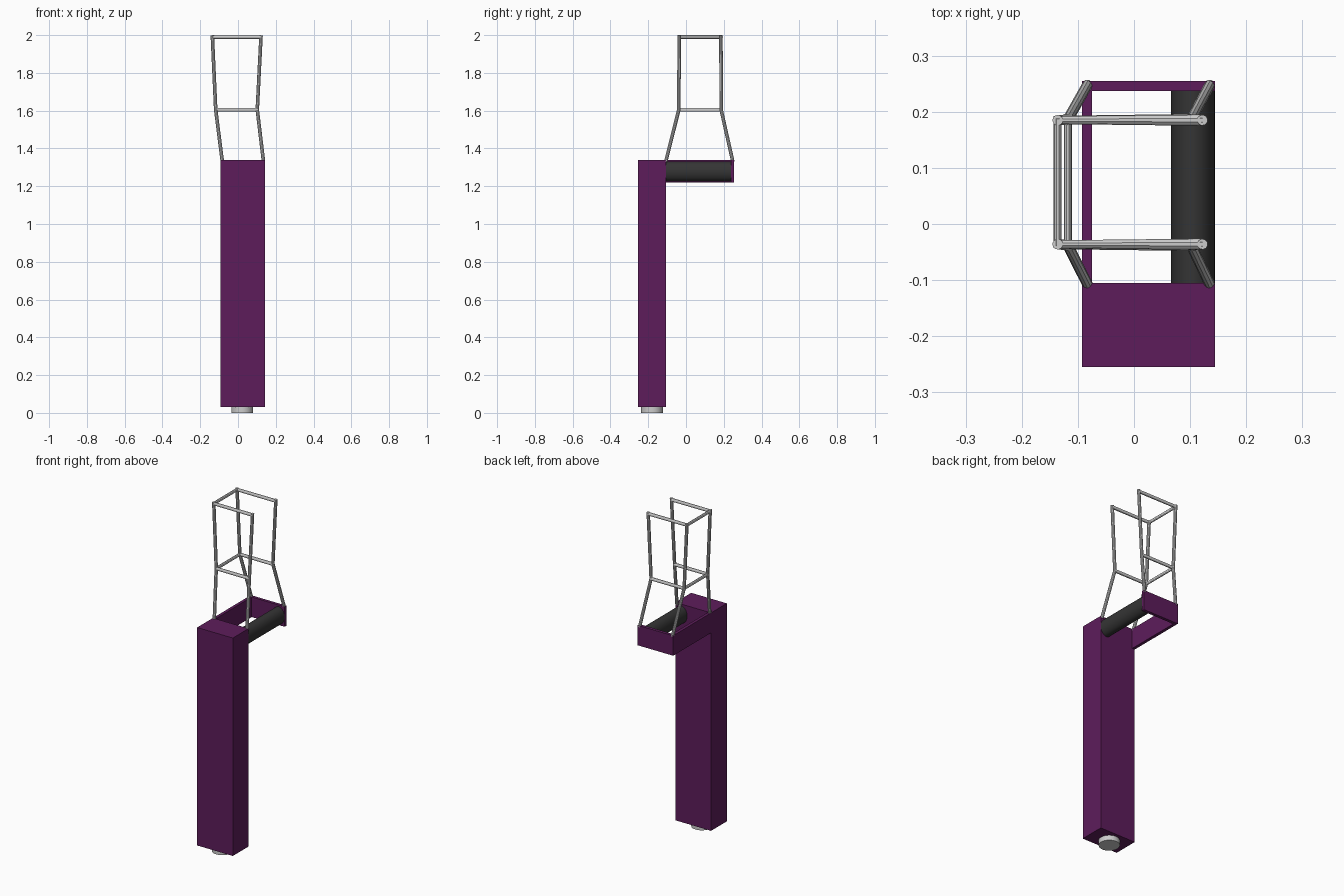
import bpy
import math

if "Cube" in bpy.data.objects:
    bpy.data.objects.remove(bpy.data.objects["Cube"])


def material(name, rgb):
    m = bpy.data.materials.new(name)
    m.diffuse_color = (*rgb, 1)
    m.use_nodes = True
    m.node_tree.nodes["Principled BSDF"].inputs["Base Color"].default_value = m.diffuse_color
    return m


PURPLE = material("purple", (0.11, 0.012, 0.105))
BLACK = material("black", (0.035, 0.035, 0.035))


def box(name, lo, hi, mat):
    centre = [(a + b) / 2 for a, b in zip(lo, hi)]
    bpy.ops.mesh.primitive_cube_add(size=1, location=centre)
    ob = bpy.context.object
    ob.name = name
    ob.scale = [b - a for a, b in zip(lo, hi)]
    bpy.ops.object.transform_apply(location=False, rotation=False, scale=True)
    ob.data.materials.append(mat)
    return ob


def tube(name, points, radius=0.01):
    cu = bpy.data.curves.new(name, 'CURVE')
    cu.dimensions = '3D'
    cu.bevel_depth = radius
    cu.bevel_resolution = 3
    cu.use_fill_caps = True
    sp = cu.splines.new('POLY')
    sp.points.add(len(points) - 1)
    for p, co in zip(sp.points, points):
        p.co = (*co, 1)
    ob = bpy.data.objects.new(name, cu)
    bpy.context.collection.objects.link(ob)
    bpy.ops.object.select_all(action='DESELECT')
    bpy.context.view_layer.objects.active = ob
    ob.select_set(True)
    bpy.ops.object.convert(target='MESH')
    bpy.ops.object.shade_smooth_by_angle(angle=math.radians(30))


# Post and the open tray frame behind its head
box("post", (-0.093, -0.255, 0.03), (0.144, -0.105, 1.34), PURPLE)
box("tray_side_wall", (-0.093, -0.105, 1.22), (-0.075, 0.255, 1.34), PURPLE)
box("tray_back_wall", (-0.075, 0.237, 1.22), (0.144, 0.255, 1.34), PURPLE)

# Oval roller closing the right side of the tray
bpy.ops.mesh.primitive_cylinder_add(vertices=40, radius=1, depth=0.346,
                                    location=(0.105, 0.066, 1.278),
                                    rotation=(math.pi / 2, 0, 0))
roller = bpy.context.object
roller.name = "roller"
roller.scale = (0.039, 0.052, 1)
roller.data.materials.append(BLACK)
bpy.ops.object.shade_smooth_by_angle(angle=math.radians(30))

# Round foot under the post
bpy.ops.mesh.primitive_cylinder_add(vertices=32, radius=0.057, depth=0.04,
                                    location=(0.022, -0.18, 0.02))
bpy.context.object.name = "foot"
bpy.ops.object.shade_smooth_by_angle(angle=math.radians(30))

# Wire cage: four bent uprights and two rails open on the right
LEVELS = [  # z, left x, right x, front y, back y
    (1.33, -0.083, 0.135, -0.107, 0.248),
    (1.605, -0.118, 0.102, -0.038, 0.186),
    (1.99, -0.136, 0.122, -0.036, 0.185),
]
for side, xi in (("left", 1), ("right", 2)):
    for end, yi in (("front", 3), ("back", 4)):
        pts = [(l[xi], l[yi], l[0]) for l in LEVELS]
        pts[-1] = (*pts[-1][:2], 1.999)
        tube(f"cage_upright_{side}_{end}", pts, 0.0095)
for name, (z, x0, x1, y0, y1) in zip(("middle", "top"), LEVELS[1:]):
    tube(f"cage_rail_{name}", [(x1, y0, z), (x0, y0, z), (x0, y1, z), (x1, y1, z)])
